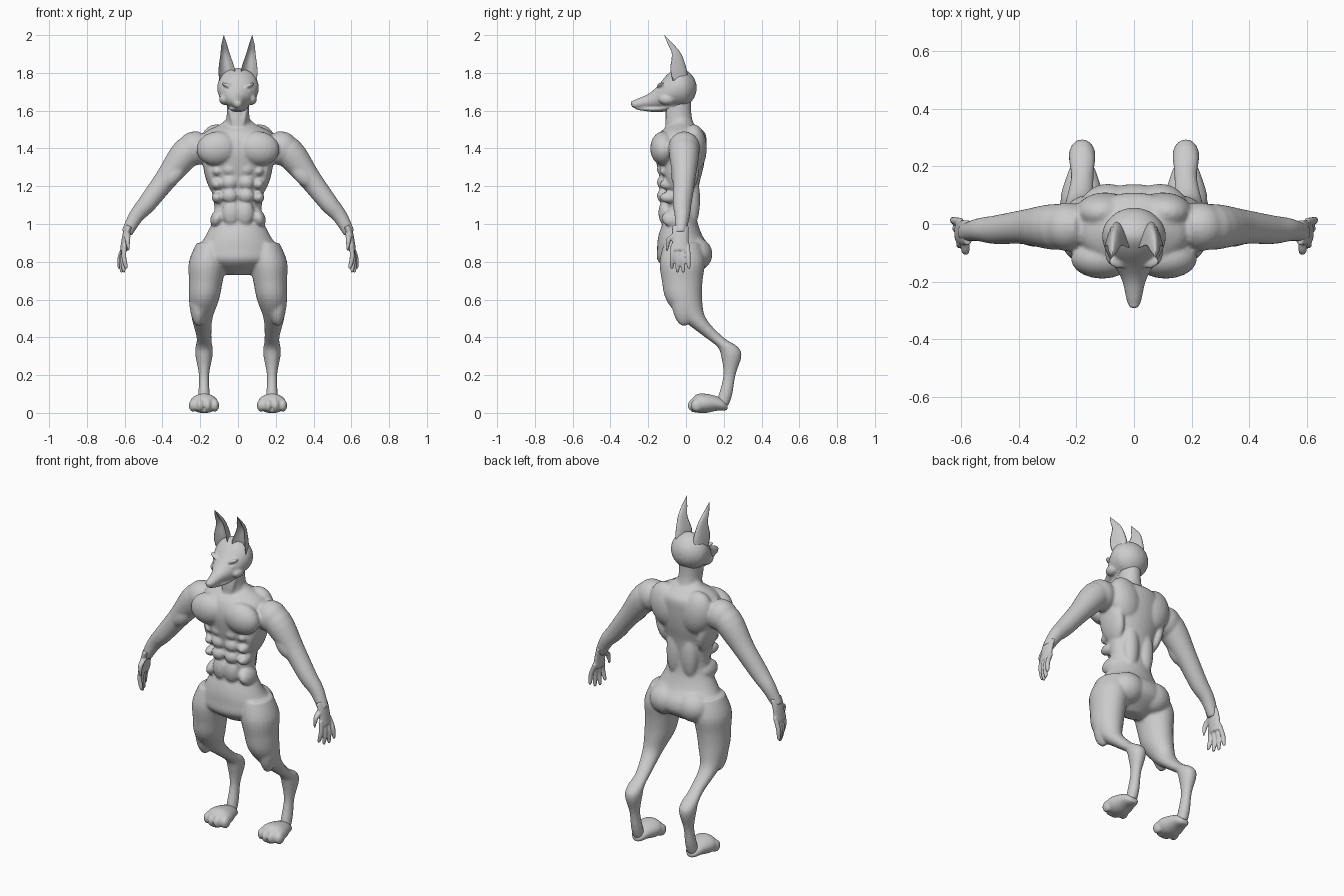
import bpy, bmesh, math
from mathutils import Vector, Matrix

old = bpy.data.objects.get("Cube")
if old:
    bpy.data.objects.remove(old, do_unlink=True)

grey = (0.6, 0.6, 0.6, 1)
skin = bpy.data.materials.new("grey_clay")
skin.use_nodes = True
skin.diffuse_color = grey
skin.node_tree.nodes["Principled BSDF"].inputs["Base Color"].default_value = grey

ACROSS, DEPTH, UP = Vector((1, 0, 0)), Vector((0, 1, 0)), Vector((0, 0, 1))


def spline(rows, steps=4):
    """Smooth curve through rows of numbers."""
    smooth_rows = []
    for i in range(len(rows) - 1):
        before, start = rows[max(0, i - 1)], rows[i]
        end, after = rows[i + 1], rows[min(len(rows) - 1, i + 2)]
        for step in range(steps):
            t = step / steps
            smooth_rows.append([
                b + t / 2 * (c - a + t * (2 * a - 5 * b + 4 * c - d + t * (3 * (b - c) + d - a)))
                for a, b, c, d in zip(before, start, end, after)])
    return smooth_rows + [list(rows[-1])]


def loft(bm, rows, side=1, ratio=1.0, across=None, depth=DEPTH, count=24, hollow=False):
    """Skin ellipses (x, y, z, half width) whose depth is width times ratio."""
    rows = spline(rows)
    centres = [Vector((side * x, y, z)) for x, y, z, width in rows]
    last = len(rows) - 1
    rings = []
    for i, centre in enumerate(centres):
        path = centres[min(i + 1, last)] - centres[max(i - 1, 0)]
        wide = across or depth.cross(path).normalized()
        size = max(rows[i][-1], 0.001)
        ring = []
        for k in range(count):
            angle = math.tau * k / count
            c, s = math.cos(angle), math.sin(angle)
            if hollow:
                s = -1 + 2 * s * s * (1 if s > 0 else 0.45)
            ring.append(bm.verts.new(centre + size * (wide * c + depth * s * ratio)))
        rings.append(ring)
    for lower, upper in zip(rings, rings[1:]):
        for k in range(count):
            n = (k + 1) % count
            bm.faces.new((lower[k], lower[n], upper[n], upper[k]))
    bm.faces.new(rings[0][::-1])
    bm.faces.new(rings[-1])


def central(bm, rows, **options):
    """Loft along the middle plane from rows (y, z, half width)."""
    loft(bm, [(0, *row) for row in rows], across=ACROSS, **options)


def blob(bm, side, centre, radii, turn=0):
    """Ellipsoid muscle, turned about the depth axis."""
    x, y, z = centre
    matrix = Matrix.Translation((side * x, y, z))
    matrix @= Matrix.Rotation(side * math.radians(turn), 4, "Y")
    matrix @= Matrix.Diagonal((*radii, 1))
    bmesh.ops.create_uvsphere(bm, u_segments=20, v_segments=14, radius=1, matrix=matrix)


def finish(name, bm, voxel=None, smoothing=3):
    """Make the object; a voxel size fuses its pieces into one skin."""
    bmesh.ops.recalc_face_normals(bm, faces=bm.faces)
    mesh = bpy.data.meshes.new(name)
    bm.to_mesh(mesh)
    bm.free()
    mesh.polygons.foreach_set("use_smooth", [True] * len(mesh.polygons))
    mesh.materials.append(skin)
    part = bpy.data.objects.new(name, mesh)
    bpy.context.collection.objects.link(part)
    if voxel:
        fuse = part.modifiers.new("fuse", "REMESH")
        fuse.mode, fuse.voxel_size, fuse.use_smooth_shade = "VOXEL", voxel, True
        soften = part.modifiers.new("soften", "SMOOTH")
        soften.factor, soften.iterations = 0.5, smoothing


# Torso and neck
body = bmesh.new()
central(body, [(-.01, .73, .06), (-.01, .8, .2), (-.01, .87, .21), (-.03, .94, .17), (-.03, 1.05, .125),
               (-.03, 1.2, .145), (-.03, 1.3, .18), (-.03, 1.4, .2), (-.02, 1.48, .18),
               (-.02, 1.53, .09), (-.03, 1.56, .06)], ratio=.68, count=40)
central(body, [(-.03, 1.5, .07), (-.04, 1.58, .06), (-.04, 1.7, .06)], ratio=1.15)

for side in (1, -1):
    # Chest, shoulder blades, flanks, lower back, seat and neck cords
    blob(body, side, (.11, -.12, 1.4), (.11, .07, .09), turn=8)
    blob(body, side, (.1, .04, 1.4), (.1, .07, .13), turn=15)
    blob(body, side, (.14, -.02, 1.28), (.04, .09, .13), turn=12)
    blob(body, side, (.05, .03, 1.13), (.05, .045, .15))
    blob(body, side, (.09, .05, .84), (.1, .09, .09))
    blob(body, side, (.03, -.08, 1.55), (.014, .03, .1), turn=12)
    # Stomach
    for z in (1.29, 1.22, 1.15):
        blob(body, side, (.043, -.12, z), (.043, .034, .038))
        blob(body, side, (.11, -.09, z - .01), (.03, .05, .03), turn=25)
    blob(body, side, (.035, -.11, 1.06), (.05, .036, .07))
    blob(body, side, (.11, -.06, 1.03), (.035, .07, .05), turn=-20)
    # Shoulders and arms
    blob(body, side, (.23, -.01, 1.4), (.09, .085, .09), turn=30)
    loft(body, [(.18, -.01, 1.44, .06), (.27, -.01, 1.38, .08), (.38, -.01, 1.24, .06),
                (.48, -.02, 1.11, .05), (.54, -.02, 1.04, .04), (.59, -.03, .95, .03)], side)
    blob(body, side, (.34, -.04, 1.26), (.045, .04, .08), turn=-40)
    # Thighs, hocks and shanks
    loft(body, [(.14, -.02, .9, .08), (.16, -.02, .8, .1), (.17, -.02, .7, .09), (.18, -.01, .6, .08),
                (.19, .04, .5, .055), (.18, .15, .4, .04), (.18, .22, .35, .045), (.18, .24, .3, .045),
                (.18, .23, .2, .027), (.18, .21, .1, .03), (.18, .19, .04, .03)],
         side, ratio=1.2, across=ACROSS)
    blob(body, side, (.21, -.01, .62), (.05, .07, .16))
finish("body", body, voxel=.008, smoothing=5)

# Skull and muzzle, lower jaw, nose
head = bmesh.new()
central(head, [(.055, 1.72, .02), (.04, 1.72, .06), (0, 1.72, .1), (-.05, 1.72, .11), (-.1, 1.7, .095),
               (-.15, 1.67, .065), (-.2, 1.65, .04), (-.27, 1.635, .024), (-.29, 1.635, .01)],
        ratio=.95, depth=UP, count=32)
central(head, [(-.05, 1.63, .06), (-.15, 1.61, .045), (-.26, 1.61, .015)], ratio=.4, depth=UP)
blob(head, 1, (0, -.28, 1.64), (.02, .013, .013))
for side in (1, -1):
    # Brows, eyes and cheeks
    blob(head, side, (.05, -.13, 1.73), (.04, .024, .011), turn=-24)
    blob(head, side, (.056, -.135, 1.7), (.016, .014, .008), turn=-15)
    blob(head, side, (.07, -.1, 1.66), (.03, .045, .03), turn=20)
finish("head", head, voxel=.006)

for side, name in ((1, "left"), (-1, "right")):
    # Tall cupped ear opening forward
    ear = bmesh.new()
    loft(ear, [(.06, -.03, 1.76, .04), (.06, -.04, 1.82, .043), (.068, -.05, 1.9, .025),
               (.073, -.08, 1.95, .015), (.075, -.115, 2, 0)], side, across=ACROSS, hollow=True)
    finish(name + "_ear", ear)

    # Palm, four spread fingers and a thumb
    hand = bmesh.new()
    loft(hand, [(.575, -.03, .99, .02), (.59, -.03, .95, .02), (.605, -.03, .86, .02)], side, ratio=2.2)
    for finger in range(4):
        spread = finger - 1.5
        reach = .74 + .01 * spread * spread
        knuckle = Vector((.6, -.03 + .026 * spread, .89))
        tip = Vector((.612 + .013 * spread, -.03 + .03 * spread, reach))
        middle = knuckle.lerp(tip, .5) + Vector((.008, 0, 0))
        loft(hand, [(*knuckle, .012), (*middle, .013), (*knuckle.lerp(tip, .9), .01), (*tip, .004)],
             side, count=12)
    loft(hand, [(.585, -.05, .95, .016), (.585, -.09, .92, .015), (.58, -.1, .86, .005)], side, count=12)
    finish(name + "_hand", hand, voxel=.005, smoothing=2)

    # Paw with four toes and a flat sole
    paw = bmesh.new()
    loft(paw, [(.18, .22, .03, .02), (.18, .2, .04, .04), (.18, .16, .05, .056), (.18, .1, .05, .074),
               (.18, .06, .05, .07), (.18, .03, .04, .05)], side, ratio=.7, across=ACROSS, depth=UP)
    for toe in range(4):
        spread = toe - 1.5
        blob(paw, side, (.18 + .038 * spread, .04 + .008 * spread * spread, .04), (.023, .033, .034))
    for vert in paw.verts:
        vert.co.z = max(vert.co.z, 0)
    finish(name + "_paw", paw, voxel=.006)
